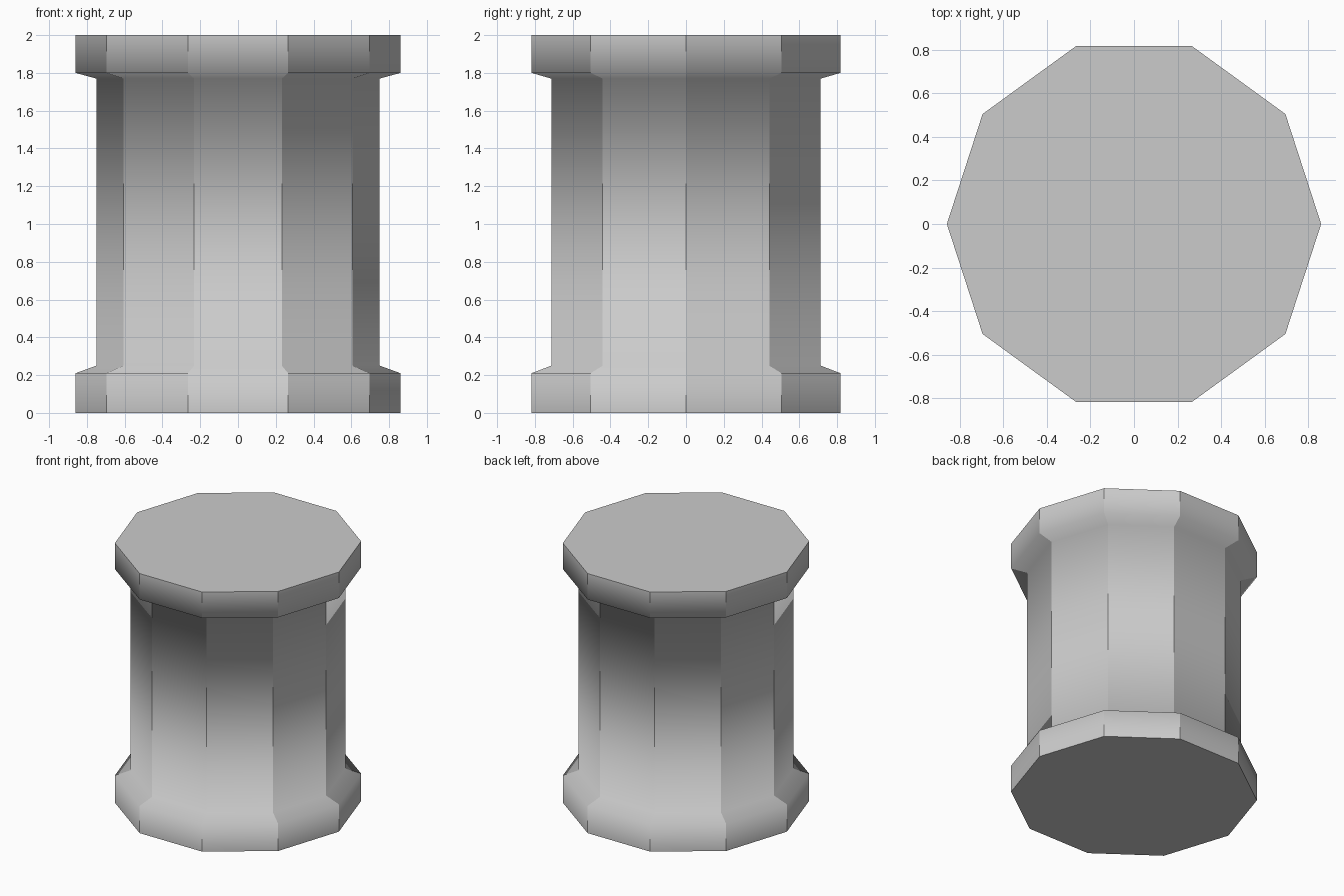
import bpy
import bmesh
import math

cube = bpy.data.objects.get("Cube")
if cube:
    bpy.data.objects.remove(cube, do_unlink=True)

SIDES = 10
# Half outline as (radius, height): base band, shaft, top band
PROFILE = [(0.86, 0), (0.86, 0.21), (0.75, 0.25),
           (0.75, 1.77), (0.86, 1.8), (0.86, 2)]

grey = bpy.data.materials.new("stone grey")
grey.use_nodes = True
colour = (0.6, 0.6, 0.6, 1)
grey.diffuse_color = colour
grey.node_tree.nodes["Principled BSDF"].inputs["Base Color"].default_value = colour

# Ten-sided column with flared ends
bm = bmesh.new()
rings = []
for radius, height in PROFILE:
    angles = [math.tau * i / SIDES for i in range(SIDES)]
    rings.append([bm.verts.new((radius * math.cos(a), radius * math.sin(a), height))
                  for a in angles])
for low, high in zip(rings, rings[1:]):
    for i in range(SIDES):
        j = (i + 1) % SIDES
        bm.faces.new((low[i], low[j], high[j], high[i]))
bm.faces.new(rings[0][::-1])
bm.faces.new(rings[-1])

# Smooth along the outline, crisp between sides and around both end caps
for face in bm.faces:
    face.smooth = True
for edge in bm.edges:
    z0, z1 = (v.co.z for v in edge.verts)
    rises = abs(z0 - z1) > 0.001
    at_cap = any(len(f.verts) == SIDES for f in edge.link_faces)
    edge.smooth = not (rises or at_cap)

mesh = bpy.data.meshes.new("column")
bm.to_mesh(mesh)
bm.free()
mesh.materials.append(grey)
column = bpy.data.objects.new("column", mesh)
bpy.context.collection.objects.link(column)
